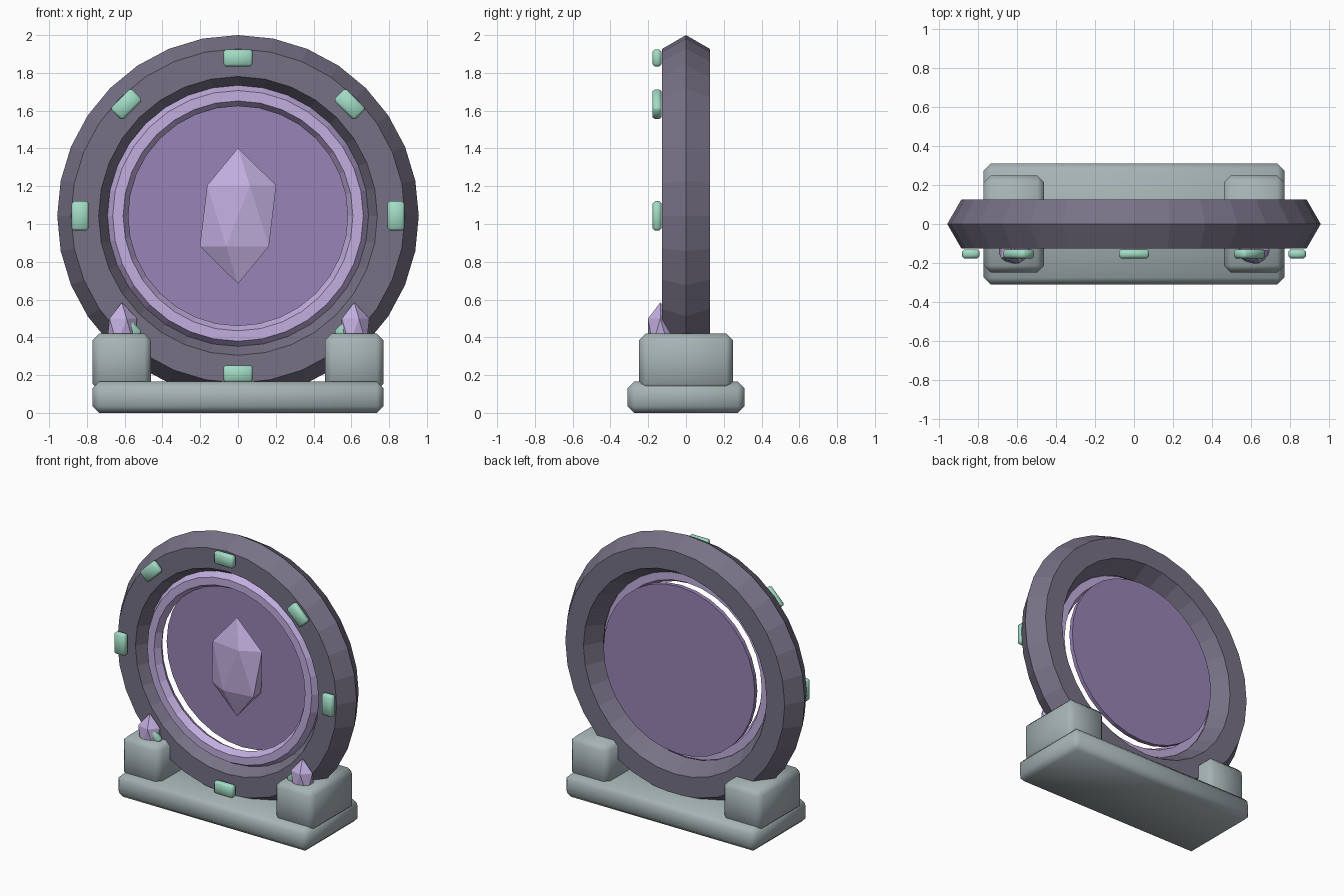
import bpy, math

if "Cube" in bpy.data.objects:
    bpy.data.objects.remove(bpy.data.objects["Cube"])

CZ = 1.043  # height of the ring centre


def material(name, rgb):
    m = bpy.data.materials.new(name)
    m.diffuse_color = (*rgb, 1)
    m.use_nodes = True
    m.node_tree.nodes["Principled BSDF"].inputs["Base Color"].default_value = m.diffuse_color
    return m


DARK = material("dark_stone", (0.183, 0.165, 0.235))
STONE = material("pale_stone", (0.38, 0.45, 0.458))
LILAC = material("lilac_crystal", (0.54, 0.425, 0.74))
VIOLET = material("violet_surface", (0.315, 0.23, 0.465))
MINT = material("mint_stone", (0.36, 0.72, 0.56))


def finish(name, mat):
    ob = bpy.context.object
    ob.name = name
    ob.data.materials.append(mat)
    return ob


def torus(name, mat, y, major, minor):
    # hexagonal section, standing upright and facing the front
    bpy.ops.mesh.primitive_torus_add(location=(0, y, CZ), rotation=(math.pi / 2, 0, 0),
                                     major_segments=32, minor_segments=6,
                                     major_radius=major, minor_radius=minor)
    return finish(name, mat)


def block(name, mat, loc, size, bevel, turn=0):
    # box with softly shaded chamfers
    bpy.ops.mesh.primitive_cube_add(size=1, location=loc, rotation=(0, turn, 0))
    ob = finish(name, mat)
    ob.scale = size
    bpy.ops.object.transform_apply(location=False, rotation=False, scale=True)
    mod = ob.modifiers.new("chamfered_edges", 'BEVEL')
    mod.width, mod.segments = bevel, 1
    bpy.ops.object.modifier_apply(modifier=mod.name)
    bpy.ops.object.shade_smooth_by_angle(angle=math.radians(50))
    return ob


def crystal(name, loc, scale):
    bpy.ops.mesh.primitive_ico_sphere_add(subdivisions=1, radius=1, location=loc)
    ob = finish(name, LILAC)
    ob.scale = scale
    return ob


# Portal rings and the surface inside them
torus("outer_ring", DARK, 0, 0.811, 0.146)
torus("inner_ring", LILAC, -0.05, 0.636, 0.055)
bpy.ops.mesh.primitive_cylinder_add(vertices=32, radius=0.61, depth=0.03,
                                    location=(0, 0.065, CZ), rotation=(math.pi / 2, 0, 0))
finish("portal_surface", VIOLET)
crystal("centre_crystal", (0, -0.012, CZ), (0.226, 0.085, 0.36))

# Eight marker stones around the front of the ring
for i in range(8):
    a = i * math.pi / 4
    block(f"marker_stone_{i + 1}", MINT,
          (0.836 * math.sin(a), -0.153, CZ + 0.836 * math.cos(a)),
          (0.155, 0.047, 0.09), 0.012, a)

# Base slab, with a pillar and a small crystal on each side
block("base_slab", STONE, (0, 0, 0.0825), (1.54, 0.62, 0.165), 0.035)
for side, sx in (("left", -1), ("right", 1)):
    block(f"{side}_pillar", STONE, (sx * 0.615, 0, 0.27), (0.31, 0.495, 0.30), 0.035)
    crystal(f"{side}_small_crystal", (sx * 0.615, -0.136, 0.43), (0.09, 0.077, 0.155))
